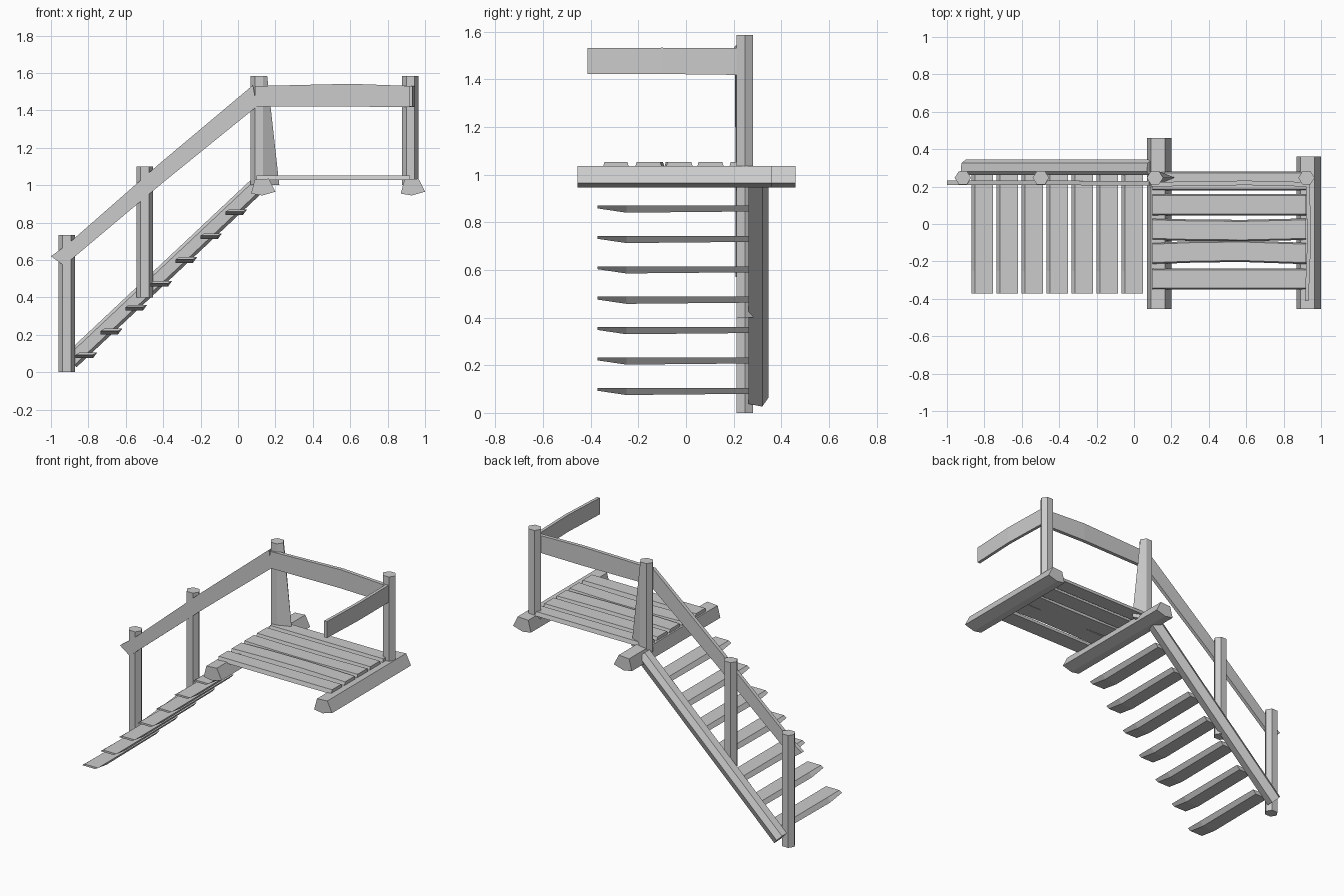
import bpy, bmesh, math
from mathutils import Vector

if "Cube" in bpy.data.objects:
    bpy.data.objects.remove(bpy.data.objects["Cube"], do_unlink=True)

wood = bpy.data.materials.new("weathered_grey")
wood.use_nodes = True
grey = (0.6, 0.6, 0.6, 1)
wood.diffuse_color = grey
wood.node_tree.nodes["Principled BSDF"].inputs["Base Color"].default_value = grey


def loft(name, rings):
    """Skin a row of equal-length point rings and cap both ends."""
    bm = bmesh.new()
    rows = [[bm.verts.new(p) for p in ring] for ring in rings]
    n = len(rows[0])
    for a, b in zip(rows, rows[1:]):
        for i in range(n):
            j = (i + 1) % n
            bm.faces.new((a[i], a[j], b[j], b[i]))
    bm.faces.new(rows[0])
    bm.faces.new(rows[-1])
    bmesh.ops.recalc_face_normals(bm, faces=bm.faces)
    mesh = bpy.data.meshes.new(name)
    bm.to_mesh(mesh)
    bm.free()
    mesh.materials.append(wood)
    obj = bpy.data.objects.new(name, mesh)
    bpy.context.collection.objects.link(obj)
    return obj


def post(name, x, z0, z1, flare=0.0):
    """Hexagonal post; flare pushes the foot's +x corner outwards."""
    rings = []
    for z, push in ((z0, flare), (z1, 0)):
        ring = []
        for i in range(6):
            a = math.tau * i / 6
            ring.append((x + 0.044 * math.cos(a) + (push if i == 0 else 0),
                         0.247 + 0.04 * math.sin(a), z))
        rings.append(ring)
    return loft(name, rings)


# Posts
post("lower_post", -0.915, 0, 0.735)
post("middle_post", -0.498, 0.4, 1.1)
post("upper_post", 0.112, 1.0, 1.585, flare=0.065)
post("corner_post", 0.922, 1.0, 1.585)

# Cross beams under the deck
beam_profile = [(0.07, 0.955), (0.09, 1.03), (0.165, 1.035), (0.2, 0.965), (0.13, 0.945)]
for name, shift, back in (("stair_beam", 0, 0.46), ("end_beam", 0.8, 0.36)):
    loft(name, [[(x + shift, y, z) for x, z in beam_profile] for y in (-0.455, back)])

# Deck planks, slightly bowed, with narrower tops
planks = [(0.18, 0.28, 0.0), (0.045, 0.16, 0.0), (-0.085, 0.03, -0.008),
          (-0.215, -0.1, 0.012), (-0.35, -0.238, 0.0)]
for k, (y0, y1, bow) in enumerate(planks):
    rings = []
    for t in (0, 0.3, 0.6, 1):
        x = 0.1 + 0.82 * t
        d = bow * math.sin(math.pi * t)
        rings.append([(x, y0 + d, 1.027), (x, y0 + d + 0.008, 1.053),
                      (x, y1 + d - 0.008, 1.053), (x, y1 + d, 1.027)])
    loft(f"deck_plank_{k + 1}", rings)

# Stair treads: slanted section, thinner at the free end
for k in range(7):
    x, z = -0.87 + 0.1335 * k, 0.105 + 0.1275 * k
    rings = []
    for y, thick in ((-0.372, 0.012), (-0.25, 0.03), (0.265, 0.025)):
        rings.append([(x + 0.002, y, z - thick), (x + 0.02, y, z),
                      (x + 0.117, y, z), (x + 0.095, y, z - thick)])
    loft(f"tread_{k + 1}", rings)

# Stringer along the back of the stairs
start, end = Vector((-0.895, 0, 0.06)), Vector((0.1, 0, 0.995))
run = (end - start).normalized()
up = Vector((-run.z, 0, run.x))
side = Vector((0, 1, 0))
section = [(0.262, -0.03), (0.262, 0.03), (0.28, 0.046),
           (0.325, 0.04), (0.346, 0.005), (0.32, -0.046)]
loft("stringer", [[p + side * y + up * v for y, v in section] for p in (start, end)])

# Handrails: each stop is a lower point and an upper point
def rail(name, stops, thickness):
    offset = Vector(thickness)
    rings = []
    for low, high in stops:
        low, high = Vector(low), Vector(high)
        rings.append([low, high, high + offset, low + offset])
    return loft(name, rings)


rail("stair_rail", [((-0.93, 0.208, 0.57), (-1.0, 0.208, 0.62)),
                    ((-0.85, 0.208, 0.637), (-0.91, 0.208, 0.685)),
                    ((-0.4, 0.208, 1.015), (-0.42, 0.208, 1.115)),
                    ((0.1, 0.205, 1.42), (0.08, 0.205, 1.535))], (0, 0.024, 0))
rail("back_rail", [((0.09, 0.2, 1.42), (0.09, 0.2, 1.53)),
                   ((0.6, 0.208, 1.42), (0.6, 0.208, 1.542)),
                   ((0.935, 0.2, 1.418), (0.935, 0.2, 1.53))], (0, 0.024, 0))
rail("side_rail", [((0.913, -0.413, 1.422), (0.913, -0.413, 1.53)),
                   ((0.926, -0.1, 1.422), (0.926, -0.1, 1.532)),
                   ((0.92, 0.225, 1.418), (0.92, 0.225, 1.53))], (0.02, 0, 0))
